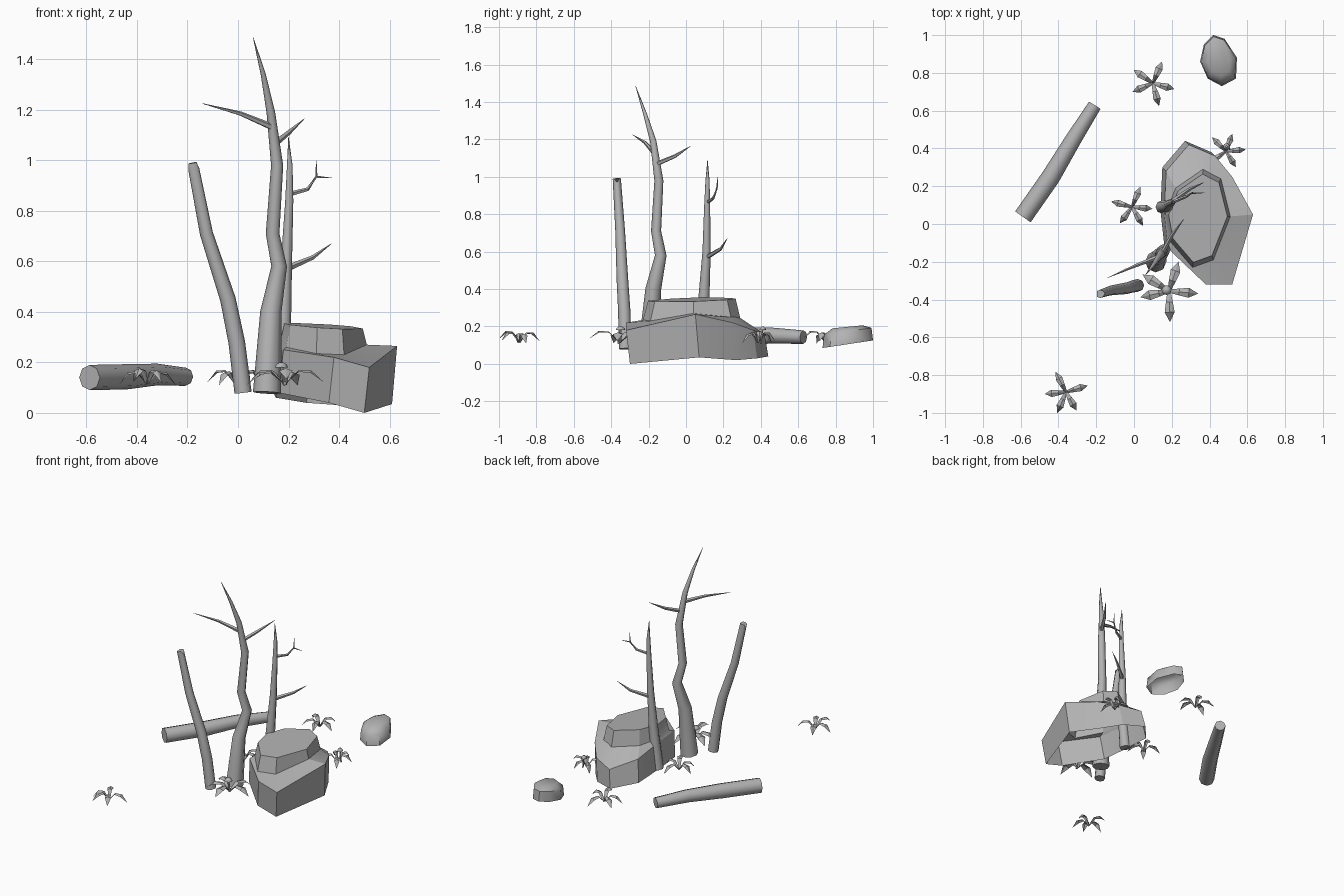
import bpy, bmesh, math
from mathutils import Vector

if "Cube" in bpy.data.objects:
    bpy.data.objects.remove(bpy.data.objects["Cube"])

grey = bpy.data.materials.new("plain_grey")
grey.use_nodes = True
grey.diffuse_color = (0.45, 0.45, 0.45, 1)
grey.node_tree.nodes["Principled BSDF"].inputs["Base Color"].default_value = grey.diffuse_color


def finish(name, bm, angle=35, fix_normals=True):
    if fix_normals:
        bmesh.ops.recalc_face_normals(bm, faces=bm.faces)
    mesh = bpy.data.meshes.new(name)
    bm.to_mesh(mesh)
    bm.free()
    mesh.materials.append(grey)
    for poly in mesh.polygons:
        poly.use_smooth = True
    mesh.set_sharp_from_angle(angle=math.radians(angle))
    obj = bpy.data.objects.new(name, mesh)
    bpy.context.collection.objects.link(obj)
    return obj


def loft(bm, rings, cap_start=False, cap_end=True):
    """Bridge equal rings of points and optionally close the ends."""
    loops = [[bm.verts.new(p) for p in ring] for ring in rings]
    for a, b in zip(loops, loops[1:]):
        n = len(a)
        for i in range(n):
            j = (i + 1) % n
            bm.faces.new((a[i], a[j], b[j], b[i]))
    if cap_start:
        bm.faces.new(loops[0][::-1])
    if cap_end:
        bm.faces.new(loops[-1])


def tube(bm, path, sides=8, jag=0.0):
    """Tapered tube along (x, y, z, radius) points."""
    pts = [Vector(p[:3]) for p in path]
    rings = []
    for k, p in enumerate(pts):
        tangent = (pts[min(k + 1, len(pts) - 1)] - pts[max(k - 1, 0)]).normalized()
        ref = Vector((1, 0, 0)) if abs(tangent.z) > 0.7 else Vector((0, 0, 1))
        u = (ref - tangent * ref.dot(tangent)).normalized()
        v = tangent.cross(u)
        ring = []
        for i in range(sides):
            a = math.tau * i / sides
            q = p + (u * math.cos(a) + v * math.sin(a)) * path[k][3]
            if jag and k == len(pts) - 1 and i % 4 == 0:
                q -= tangent * jag
            ring.append(q)
        rings.append(ring)
    loft(bm, rings, cap_start=True)


def tree(name, *paths, jag=0.0):
    bm = bmesh.new()
    for n, path in enumerate(paths):
        tube(bm, path, sides=8 if n == 0 else 5, jag=jag)
    return finish(name, bm, 50)


def scaled(ring, centre, s, z):
    return [(centre[0] + (p[0] - centre[0]) * s, centre[1] + (p[1] - centre[1]) * s,
             z(p[0], p[1])) for p in ring]


# Stepped boulder, hollow underneath
outer = [(.52, -.32, .18), (.63, .05, .265), (.52, .25, .22), (.43, .36, .18), (.29, .42, .16),
         (.17, .28, .21), (.16, .05, .25), (.18, -.13, .25), (.38, -.32, .22)]
base_z = [0, .035, .02, .03, .04, .06, .08, .08, .04]
foot = [(p[0] - .02, p[1] + .02, z) for p, z in zip(outer, base_z)]
step = [(.42, -.19, .23), (.51, .04, .27), (.46, .24, .25), (.41, .265, .25), (.365, .29, .245),
        (.22, .19, .255), (.165, .05, .27), (.19, -.09, .26), (.31, -.23, .235)]
top = scaled(step, (.35, .04), .9, lambda x, y: .353 - .06 * (x - .17) + .03 * y)
bm = bmesh.new()
loft(bm, [foot, outer, step, top])
finish("stepped_boulder", bm, 25)

# Small rounded stone
rim = [(.42, 1.0), (.48, .98), (.545, .88), (.54, .77), (.465, .73), (.39, .77), (.35, .86), (.37, .95)]
mid = (.445, .86)
bm = bmesh.new()
loft(bm, [scaled(rim, mid, 1, lambda x, y: .085 + .15 * max(0, y - .73)),
          scaled(rim, mid, .94, lambda x, y: .155 + .14 * (y - .73)),
          scaled(rim, mid, .6, lambda x, y: .19 + .06 * (y - .73))])
finish("small_stone", bm, 50)

# Fallen log
bm = bmesh.new()
tube(bm, [(-.588, .038, .14, .05), (-.44, .25, .143, .05), (-.32, .45, .152, .043),
          (-.208, .628, .143, .036)])
finish("fallen_log", bm, 50)

# Standing dead trees: trunk first, then branches
tree("broken_trunk",
     [(.02, -.325, .08, .034), (-.005, -.33, .28, .033), (-.04, -.34, .45, .031),
      (-.125, -.352, .71, .026), (-.18, -.37, .99, .022)], jag=.025)
tree("tall_trunk",
     [(.115, -.2, .08, .056), (.13, -.175, .4, .042), (.163, -.135, .58, .031),
      (.137, -.16, .71, .027), (.155, -.145, .98, .024), (.13, -.175, 1.19, .017),
      (.1, -.22, 1.34, .01), (.06, -.27, 1.487, .001)],
     [(.14, -.17, 1.13, .014), (.01, -.22, 1.185, .009), (-.14, -.285, 1.225, .001)],
     [(.15, -.155, 1.07, .013), (.2, -.06, 1.11, .01), (.263, .025, 1.165, .001)])
tree("thin_trunk",
     [(.15, .09, .08, .036), (.18, .095, .34, .03), (.192, .11, .6, .022),
      (.203, .113, .84, .016), (.205, .115, .98, .011), (.2, .115, 1.09, .001)],
     [(.19, .11, .57, .014), (.295, .185, .615, .009), (.37, .22, .67, .001)],
     [(.2, .115, .865, .01), (.275, .145, .885, .008), (.31, .165, .935, .005), (.31, .17, 1.0, .001)],
     [(.308, .163, .935, .005), (.373, .165, .93, .001)])


# Five-leaved plants with arched, creased leaves
def plant(name, x, y, length, angles):
    bm = bmesh.new()
    for n, deg in enumerate(angles):
        a = math.radians(deg)
        out, side = Vector((math.cos(a), math.sin(a), 0)), Vector((-math.sin(a), math.cos(a), 0))
        reach = length * (1 - .06 * (n % 2))
        lift = .012 * (n % 3)
        rows = []
        for t, half, z in ((0, .05, .115), (.35, .11, .165), (.68, .16, .16), (1, 0, .11)):
            c = Vector((x, y, z + lift * t)) + out * reach * t
            w = side * half * length
            drop = Vector((0, 0, half * .06))
            spots = (c + w - drop, c, c - w - drop) if half else (c,)
            rows.append([bm.verts.new(p) for p in spots])
        for r, s in zip(rows, rows[1:]):
            for i in (0, 1):
                if len(s) == 1:
                    bm.faces.new((r[i], r[i + 1], s[0]))
                else:
                    bm.faces.new((r[i], r[i + 1], s[i + 1], s[i]))
    for f in bm.faces:
        f.normal_update()
        if f.normal.z < 0:
            f.normal_flip()
    finish(name, bm, 20, fix_normals=False)


plant("back_plant", .1, .745, .125, (67, -15, -75, 203, 145))
plant("middle_plant", -.01, .09, .115, (68, -5, -60, 233, 165))
plant("large_plant", .185, -.355, .165, (72, -5, -88, 192, 148))
plant("front_plant", -.36, -.89, .12, (17, -60, 247, 185, 117))
plant("side_plant", .487, .385, .105, (135, 70, 5, -58, 215))


# Little mushrooms growing in two of the plants
def mushroom(name, x, y, r):
    bm = bmesh.new()
    tube(bm, [(x + .015, y - .01, .11, r * .3), (x, y, .185, r * .25)], sides=6)
    tube(bm, [(x, y, .18, r), (x, y, .192, r * .8), (x, y, .2, r * .3)])
    finish(name, bm, 40)


mushroom("large_mushroom", .172, -.35, .026)
mushroom("small_mushroom", .49, .41, .018)
